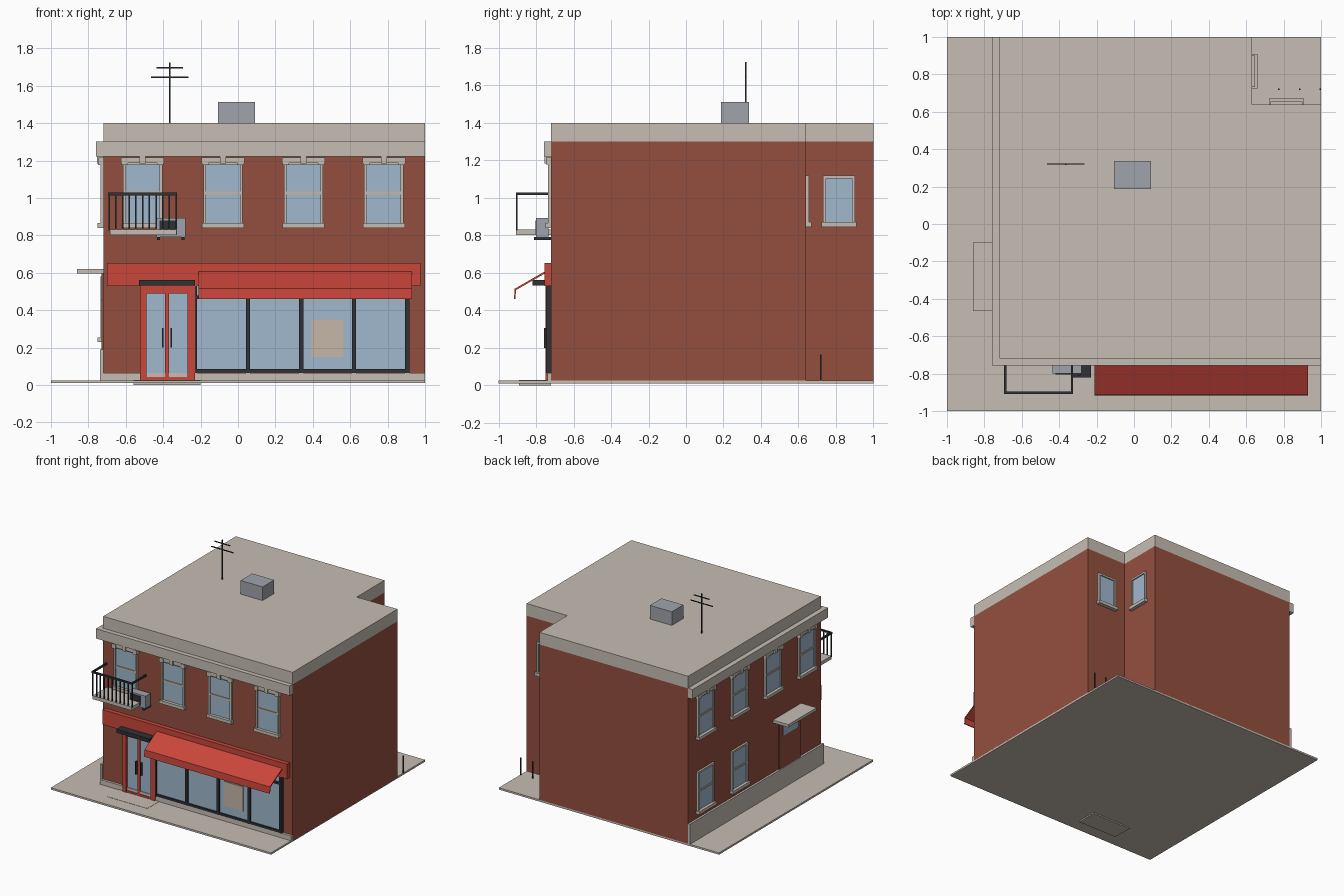
import bpy, bmesh, math
from mathutils import Matrix, Vector

if "Cube" in bpy.data.objects:
    bpy.data.objects.remove(bpy.data.objects["Cube"])


def material(name, r, g, b):
    lin = [(c / 255 / 12.92) if c < 11 else ((c / 255 + 0.055) / 1.055) ** 2.4 for c in (r, g, b)]
    m = bpy.data.materials.new(name)
    m.diffuse_color = (*lin, 1)
    m.use_nodes = True
    m.node_tree.nodes["Principled BSDF"].inputs["Base Color"].default_value = m.diffuse_color
    return m


BRICK = material("brick", 148, 79, 62)
STONE = material("stone", 198, 190, 180)
RED = material("red paint", 202, 70, 59)
GLASS = material("glass", 161, 184, 205)
DARK = material("dark metal", 47, 49, 54)
GREY = material("grey metal", 160, 164, 171)
POSTER = material("poster paper", 198, 183, 168)


def finish(name, bm, mat, matrix=None):
    bmesh.ops.recalc_face_normals(bm, faces=bm.faces)
    mesh = bpy.data.meshes.new(name)
    bm.to_mesh(mesh)
    bm.free()
    mesh.materials.append(mat)
    ob = bpy.data.objects.new(name, mesh)
    if matrix:
        ob.matrix_world = matrix
    bpy.context.collection.objects.link(ob)
    return ob


def boxes(name, mat, parts, matrix=None):
    """One object from boxes given as (x0, x1, y0, y1, z0, z1)."""
    bm = bmesh.new()
    for x0, x1, y0, y1, z0, z1 in parts:
        size = Matrix.Diagonal((x1 - x0, y1 - y0, z1 - z0, 1))
        mid = Matrix.Translation(((x0 + x1) / 2, (y0 + y1) / 2, (z0 + z1) / 2))
        bmesh.ops.create_cube(bm, size=1, matrix=mid @ size)
    return finish(name, bm, mat, matrix)


def prism(name, mat, points, offset):
    """Extrude a closed outline along offset."""
    bm = bmesh.new()
    face = bm.faces.new([bm.verts.new(p) for p in points])
    out = bmesh.ops.extrude_face_region(bm, geom=[face])
    bmesh.ops.translate(bm, vec=Vector(offset),
                        verts=[v for v in out["geom"] if isinstance(v, bmesh.types.BMVert)])
    return finish(name, bm, mat)


def wall(x, y, degrees):
    """Wall frame: local x runs along the wall, local -y points outward."""
    return Matrix.Translation((x, y, 0)) @ Matrix.Rotation(math.radians(degrees), 4, "Z")


FRONT = wall(0, -0.72, 0)
LEFT = wall(-0.72, 0, -90)
NOTCH_SIDE = wall(0.63, 0, 90)
NOTCH_BACK = wall(0, 0.64, 180)


def window(name, w, u, z0, z1, ornate=True, rail=True, half=0.105):
    t = 0.015
    parts = [(u - half, u - half + t, -0.016, 0, z0, z1),
             (u + half - t, u + half, -0.016, 0, z0, z1),
             (u - half, u + half, -0.016, 0, z1 - t, z1),
             (u - half - 0.008, u + half + 0.008, -0.03, 0, z0 - 0.01, z0 + t)]
    if ornate:  # header with end blocks and keystone
        parts += [(u - half - 0.01, u + half + 0.01, -0.025, 0, z1 - 0.005, z1 + 0.025),
                  (u - 0.016, u + 0.016, -0.035, 0, z1 - 0.008, z1 + 0.03)]
        parts += [(u + s * 0.095 - 0.018, u + s * 0.095 + 0.018, -0.028, 0, z1 - 0.015, z1 + 0.02)
                  for s in (-1, 1)]
    boxes(name + "_frame", STONE, parts, w)
    boxes(name + "_glass", GLASS, [(u - half + t, u + half - t, -0.006, 0, z0 + t, z1 - t)], w)
    if rail:
        zm = (z0 + z1) / 2 + 0.005
        boxes(name + "_rail", POSTER, [(u - half + t, u + half - t, -0.012, 0, zm - 0.007, zm + 0.007)], w)


# Ground and entrance step
boxes("pavement", STONE, [(-1, 1, -1, 1, 0.01, 0.025)])
boxes("entrance_step", STONE, [(-0.56, -0.2, -0.89, -0.72, 0, 0.027)])

# Notched main body and roof band
plan = [(-0.72, -0.72), (1, -0.72), (1, 0.64), (0.63, 0.64), (0.63, 1), (-0.72, 1)]
prism("brick_walls", BRICK, [(x, y, 0.015) for x, y in plan], (0, 0, 1.285))
prism("parapet", STONE, [(x, y, 1.3) for x, y in plan], (0, 0, 0.1))
boxes("front_cornice", STONE, [(-0.76, 1, -0.757, -0.72, 1.222, 1.302)])
boxes("left_cornice", STONE, [(-0.76, -0.72, -0.72, 1, 1.222, 1.302)])
boxes("front_base", STONE, [(-0.735, 1, -0.74, -0.72, 0.025, 0.065)])
boxes("left_base", STONE, [(-0.737, -0.72, -0.737, 1, 0.025, 0.19)])

# Windows on every side
for i in range(4):
    window(f"front_window_{i}", FRONT, -0.51 + 0.43 * i, 0.85, 1.192)
    window(f"left_window_{i}", LEFT, -0.784 + 0.437 * i, 0.85, 1.192)
for i in range(2):
    window(f"left_low_window_{i}", LEFT, -0.784 + 0.437 * i, 0.24, 0.575, False)
window("notch_side_window", NOTCH_SIDE, 0.817, 0.855, 1.118, False, False, 0.085)
window("notch_back_window", NOTCH_BACK, -0.815, 0.855, 1.118, False, False, 0.085)

# Side door with canopy
boxes("side_door", BRICK, [(0.17, 0.44, -0.01, 0, 0.19, 0.6)], LEFT)
boxes("side_door_glass", GLASS, [(0.215, 0.405, -0.014, -0.008, 0.45, 0.58)], LEFT)
boxes("side_canopy", STONE, [(0.1, 0.465, -0.14, 0, 0.597, 0.62)], LEFT)

# Sign band and awning
boxes("sign_band", RED, [(-0.7, 0.975, -0.755, -0.72, 0.53, 0.652)])
profile = [(-0.74, 0.615), (-0.914, 0.515), (-0.918, 0.46), (-0.911, 0.46), (-0.907, 0.508), (-0.74, 0.604)]
prism("awning", RED, [(-0.21, y, z) for y, z in profile], (1.14, 0, 0))

# Double entrance door
boxes("door_frame", RED, [(-0.525, -0.49, -0.75, -0.72, 0.027, 0.53), (-0.27, -0.23, -0.75, -0.72, 0.027, 0.53),
                          (-0.39, -0.37, -0.745, -0.72, 0.027, 0.5), (-0.525, -0.23, -0.75, -0.72, 0.49, 0.53),
                          (-0.49, -0.27, -0.745, -0.72, 0.027, 0.042)])
boxes("door_glass", GLASS, [(-0.49, -0.39, -0.735, -0.72, 0.042, 0.49), (-0.37, -0.27, -0.735, -0.72, 0.042, 0.49)])
boxes("door_handles", DARK, [(x - 0.004, x + 0.004, -0.758, -0.735, 0.2, 0.305) for x in (-0.403, -0.357)])
boxes("door_lamp", DARK, [(-0.53, -0.23, -0.82, -0.72, 0.533, 0.562)])

# Shop window with mullions
edges = [-0.23, 0.053, 0.338, 0.62, 0.905]
boxes("shop_frame", DARK, [(x - 0.011, x + 0.011, -0.748, -0.72, 0.065, 0.53) for x in edges]
      + [(-0.23, 0.915, -0.747, -0.72, z, z + 0.018) for z in (0.066, 0.46)])
boxes("shop_glass", GLASS, [(-0.22, 0.9, -0.735, -0.72, 0.08, 0.53)])
boxes("shop_poster", POSTER, [(0.39, 0.565, -0.74, -0.734, 0.15, 0.35)])

# Balcony
boxes("balcony_floor", STONE, [(-0.685, -0.33, -0.908, -0.72, 0.802, 0.83)])
rails = [(-0.695, -0.325, -0.908, -0.896, 1.014, 1.028)]
rails += [(x - 0.006, x + 0.006, -0.908, -0.72, 1.014, 1.028) for x in (-0.689, -0.331)]
rails += [(-0.689 + 0.0358 * i - 0.004, -0.689 + 0.0358 * i + 0.004, -0.906, -0.898, 0.825, 1.02)
          for i in range(11)]
boxes("balcony_railing", DARK, rails)

# Air conditioner on brackets
boxes("air_conditioner", GREY, [(-0.437, -0.28, -0.8, -0.735, 0.79, 0.892)])
boxes("fan_grille", DARK, [(-0.42, -0.327, -0.804, -0.798, 0.805, 0.88)])
boxes("unit_brackets", DARK, [(x - 0.008, x + 0.008, -0.81, -0.72, 0.775, 0.79) for x in (-0.425, -0.295)])

# Roof equipment
boxes("roof_unit", GREY, [(-0.107, 0.092, 0.187, 0.337, 1.4, 1.512)])
boxes("antenna", DARK, [(-0.369, -0.361, 0.316, 0.324, 1.4, 1.725),
                        (-0.436, -0.295, 0.317, 0.323, 1.692, 1.699),
                        (-0.466, -0.265, 0.317, 0.323, 1.642, 1.649)])

# Posts in the rear corner
boxes("rear_posts", DARK, [(x - 0.004, x + 0.004, 0.716, 0.724, 0.02, 0.165) for x in (0.773, 0.886, 0.996)])
